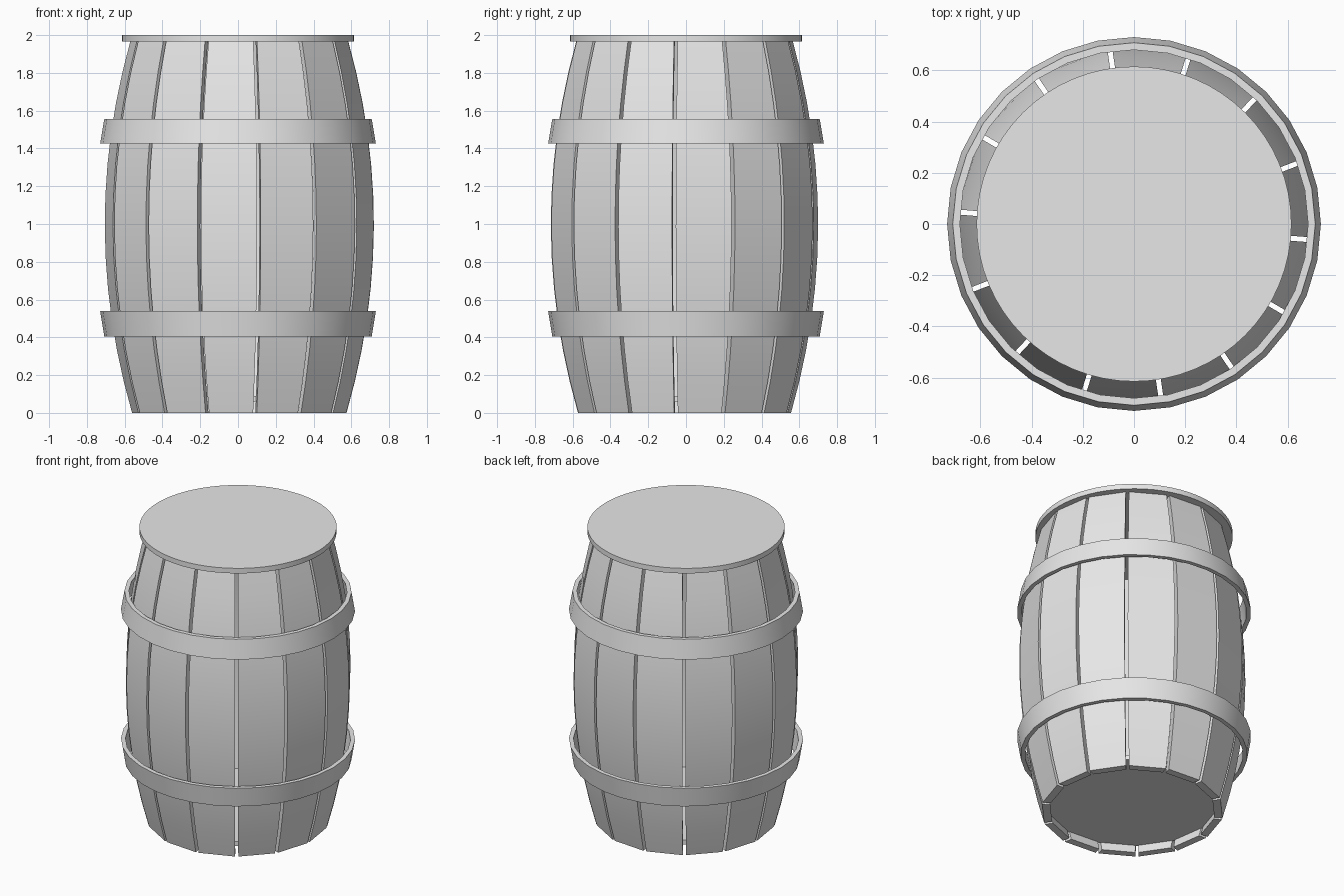
import bpy, bmesh
from math import sin, cos, tan, pi, radians

cube = bpy.data.objects.get("Cube")
if cube:
    bpy.data.objects.remove(cube, do_unlink=True)

grey = bpy.data.materials.new("plain_grey")
grey.use_nodes = True
grey.diffuse_color = (0.8, 0.8, 0.8, 1)
grey.node_tree.nodes["Principled BSDF"].inputs["Base Color"].default_value = (0.8, 0.8, 0.8, 1)

STAVES = 14
GAP = 0.02
THICK = 0.05
OFFSET = (0.007, -0.008)


def finish(name, bm):
    """Turn a bmesh into a smooth object with sharp edges kept."""
    bmesh.ops.recalc_face_normals(bm, faces=bm.faces)
    mesh = bpy.data.meshes.new(name)
    bm.to_mesh(mesh)
    bm.free()
    mesh.materials.append(grey)
    obj = bpy.data.objects.new(name, mesh)
    bpy.context.collection.objects.link(obj)
    bpy.ops.object.select_all(action='DESELECT')
    obj.select_set(True)
    bpy.context.view_layer.objects.active = obj
    bpy.ops.object.shade_smooth_by_angle(angle=radians(30))
    return obj


def bridge(bm, a, b):
    for i in range(len(a)):
        j = (i + 1) % len(a)
        bm.faces.new((a[i], a[j], b[j], b[i]))


def bulge(z):
    """Corner radius of the barrel at height z."""
    return 0.716 - 0.145 * (z - 1) ** 2


def stave(index):
    """A flat-faced plank bowed along its length."""
    bm = bmesh.new()
    half = pi / STAVES
    mid = radians(-4.5) + half * (2 * index + 1)
    rings = []
    steps = 12
    for k in range(steps + 1):
        z = 1.97 * k / steps
        outer = bulge(z) * cos(half)
        ring = []
        for depth, side in ((outer, -1), (outer, 1), (outer - THICK, 1), (outer - THICK, -1)):
            w = side * (depth * tan(half) - GAP / 2)
            ring.append(bm.verts.new((OFFSET[0] + depth * cos(mid) - w * sin(mid),
                                      OFFSET[1] + depth * sin(mid) + w * cos(mid), z)))
        rings.append(ring)
    for a, b in zip(rings, rings[1:]):
        bridge(bm, a, b)
    bm.faces.new(rings[0])
    bm.faces.new(rings[-1])
    finish(f"stave_{index + 1}", bm)


def hoop(name, z0, z1, r0, r1, thick=0.028, sides=32):
    """A tapered metal band with open middle."""
    bm = bmesh.new()
    profile = ((r0, z0), (r1, z1), (r1 - thick, z1), (r0 - thick, z0))
    sections = []
    for i in range(sides):
        a = 2 * pi * i / sides
        sections.append([bm.verts.new((r * cos(a), r * sin(a), z)) for r, z in profile])
    for i in range(sides):
        bridge(bm, sections[i], sections[(i + 1) % sides])
    finish(name, bm)


def disc(name, radius, z0, z1, centre=(0, 0)):
    bm = bmesh.new()
    bmesh.ops.create_cone(bm, cap_ends=True, segments=64, radius1=radius,
                          radius2=radius, depth=z1 - z0)
    bmesh.ops.translate(bm, verts=bm.verts, vec=(*centre, (z0 + z1) / 2))
    finish(name, bm)


# Barrel wall
for n in range(STAVES):
    stave(n)

# Bands
hoop("lower_hoop", 0.405, 0.54, 0.708, 0.73)
hoop("upper_hoop", 1.425, 1.555, 0.73, 0.708)

# Ends
disc("lid", 0.615, 1.965, 2.0)
disc("base_board", 0.54, 0.06, 0.09, OFFSET)
